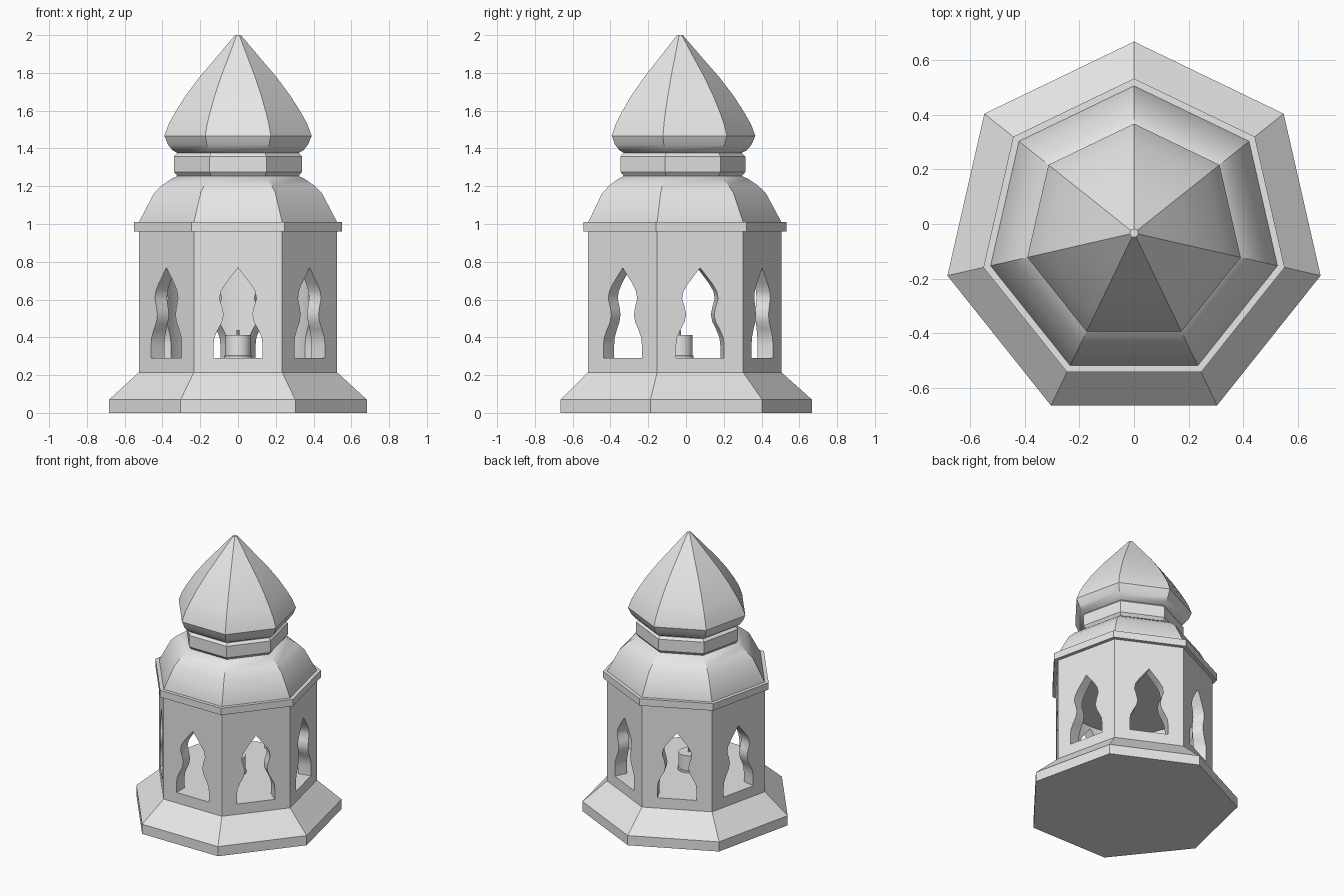
import bpy, bmesh, math
from mathutils import Matrix

SIDES = 7
CENTRE = (0, -0.033, 0)
STEP = math.tau / SIDES

old = bpy.data.objects.get("Cube")
if old:
    bpy.data.objects.remove(old, do_unlink=True)

stone = bpy.data.materials.new("pale_stone")
stone.use_nodes = True
stone.diffuse_color = (0.8, 0.8, 0.8, 1)
stone.node_tree.nodes["Principled BSDF"].inputs["Base Color"].default_value = (0.8, 0.8, 0.8, 1)


def finish(name, bm):
    """Turn a bmesh into a named, coloured object."""
    bmesh.ops.recalc_face_normals(bm, faces=bm.faces)
    mesh = bpy.data.meshes.new(name)
    bm.to_mesh(mesh)
    bm.free()
    mesh.materials.append(stone)
    ob = bpy.data.objects.new(name, mesh)
    ob.location = CENTRE
    bpy.context.collection.objects.link(ob)
    return ob


def activate(ob):
    bpy.ops.object.select_all(action='DESELECT')
    ob.select_set(True)
    bpy.context.view_layer.objects.active = ob


def smooth(ob):
    activate(ob)
    bpy.ops.object.shade_smooth_by_angle(angle=math.radians(30))


def lathe(name, profile, sides=SIDES):
    """Closed solid from (radius, height) pairs, with one corner at the back."""
    bm = bmesh.new()
    rings = []
    for r, z in profile:
        angles = [math.pi / 2 + k * math.tau / sides for k in range(sides)]
        rings.append([bm.verts.new((r * math.cos(a), r * math.sin(a), z)) for a in angles])
    for low, high in zip(rings, rings[1:]):
        for k in range(sides):
            n = (k + 1) % sides
            bm.faces.new((low[k], low[n], high[n], high[k]))
    bm.faces.new(rings[0][::-1])
    bm.faces.new(rings[-1])
    return finish(name, bm)


def window_cutter(index):
    """Keyhole-shaped prism pointing out through one wall."""
    half = [(0.13, 0.29), (0.13, 0.36), (0.125, 0.4), (0.107, 0.44), (0.085, 0.48),
            (0.076, 0.52), (0.084, 0.56), (0.098, 0.605), (0.09, 0.645), (0.065, 0.685),
            (0.03, 0.73)]
    outline = half + [(0, 0.768)] + [(-x, z) for x, z in reversed(half)]
    bm = bmesh.new()
    face = bm.faces.new([bm.verts.new((x, -0.3, z)) for x, z in outline])
    out = bmesh.ops.extrude_face_region(bm, geom=[face])
    moved = [g for g in out["geom"] if isinstance(g, bmesh.types.BMVert)]
    bmesh.ops.translate(bm, verts=moved, vec=(0, -0.3, 0))
    bmesh.ops.transform(bm, matrix=Matrix.Rotation(index * STEP, 4, 'Z'), verts=bm.verts)
    return finish("window_cutter", bm)


# Flared base and walls, hollowed by a round chamber and pierced by windows
tower = lathe("base_and_walls", [(0.70, 0), (0.70, 0.07), (0.538, 0.215), (0.538, 0.97)])
cutters = [lathe("chamber_cutter", [(0.415, 0.29), (0.415, 0.785)], 56)]
cutters += [window_cutter(i) for i in range(SIDES)]
activate(tower)
for cutter in cutters:
    cutter.hide_render = True
    mod = tower.modifiers.new("cut", 'BOOLEAN')
    mod.operation = 'DIFFERENCE'
    mod.solver = 'EXACT'
    mod.object = cutter
    bpy.ops.object.modifier_apply(modifier=mod.name)
for cutter in cutters:
    bpy.data.objects.remove(cutter, do_unlink=True)
smooth(tower)

# Roof parts
smooth(lathe("eaves_band", [(0.565, 0.96), (0.565, 1.01)]))
smooth(lathe("lower_roof", [(0.538, 1.0), (0.538, 1.01), (0.455, 1.165), (0.412, 1.205),
                            (0.36, 1.24), (0.31, 1.262)]))
smooth(lathe("collar", [(0.33, 1.255), (0.347, 1.275), (0.347, 1.358), (0.33, 1.375)]))
smooth(lathe("onion_dome", [(0.317, 1.37), (0.355, 1.39), (0.38, 1.42), (0.4, 1.467),
                            (0.376, 1.53), (0.342, 1.59), (0.284, 1.68), (0.207, 1.78),
                            (0.115, 1.885), (0.016, 2.0)]))

# Candle inside the chamber
smooth(lathe("candle", [(0.074, 0.285), (0.074, 0.302), (0.068, 0.305), (0.068, 0.412)], 32))
smooth(lathe("wick", [(0.007, 0.4), (0.007, 0.44)], 10))
